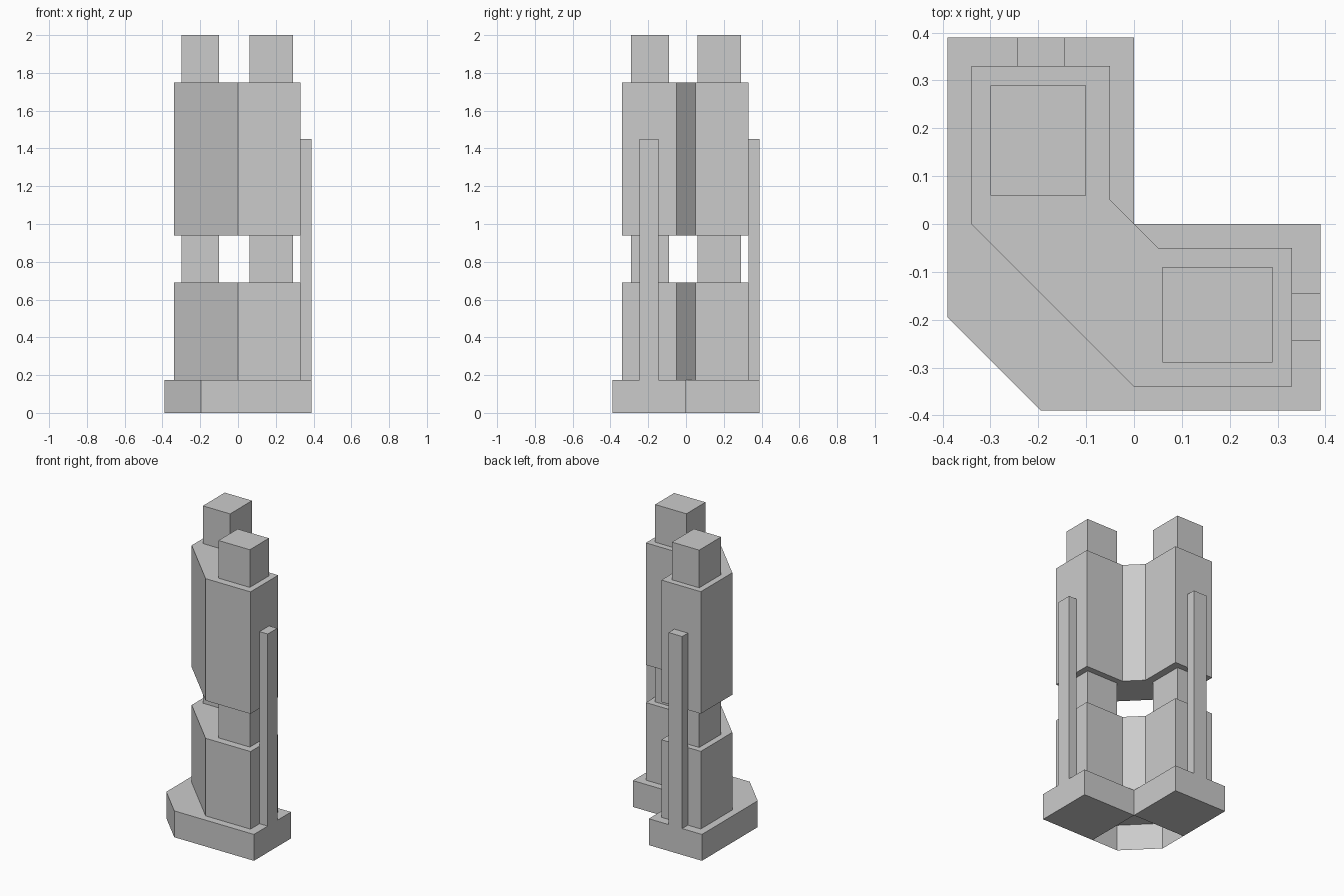
import bpy
import bmesh

cube = bpy.data.objects.get("Cube")
if cube:
    bpy.data.objects.remove(cube, do_unlink=True)

grey = bpy.data.materials.new("concrete_grey")
grey.use_nodes = True
color = (0.6, 0.6, 0.6, 1)
grey.diffuse_color = color
grey.node_tree.nodes["Principled BSDF"].inputs["Base Color"].default_value = color


def prism(name, outline, z0, z1, open_corner=False):
    """Extrude a counter-clockwise plan outline between two heights."""
    bm = bmesh.new()
    low = [bm.verts.new((x, y, z0)) for x, y in outline]
    high = [bm.verts.new((x, y, z1)) for x, y in outline]
    n = len(outline)
    for i in range(n):
        j = (i + 1) % n
        bm.faces.new((low[i], low[j], high[j], high[i]))
    bm.faces.new(high)
    if open_corner:
        # Only the two wings have an underside; the bevelled corner is open
        bmesh.ops.recalc_face_normals(bm, faces=bm.faces)
        for wing in ((0, 1, 2, 7), (7, 4, 5, 6)):
            if wing[0] == 0:
                a = bm.verts.new((0, -HALF, z0))
                corners = [low[7], low[0], low[1], a]
            else:
                a = bm.verts.new((-HALF, 0, z0))
                corners = [low[7], a, low[5], low[6]]
            bm.faces.new(corners)
    else:
        bm.faces.new(low[::-1])
        bmesh.ops.recalc_face_normals(bm, faces=bm.faces)
    mesh = bpy.data.meshes.new(name)
    bm.to_mesh(mesh)
    bm.free()
    mesh.materials.append(grey)
    obj = bpy.data.objects.new(name, mesh)
    bpy.context.collection.objects.link(obj)
    return obj


def box(name, x0, x1, y0, y1, z0, z1):
    return prism(name, [(x0, y0), (x1, y0), (x1, y1), (x0, y1)], z0, z1)


HALF = 0.39
BASE_TOP = 0.175

# L-shaped plinth with a bevelled outer corner
base_plan = [(HALF, 0), (HALF, -HALF), (-HALF / 2, -HALF), (-HALF, -HALF / 2),
             (-HALF, 0), (-HALF, HALF), (0, HALF), (0, 0)]
prism("base", base_plan, 0, BASE_TOP, open_corner=True)

# Two stacked bodies sharing one plan
body_plan = [(-0.34, 0), (0, -0.34), (0.33, -0.34), (0.33, -0.05),
             (0.05, -0.05), (-0.05, 0.05), (-0.05, 0.33), (-0.34, 0.33)]
prism("lower_body", body_plan, BASE_TOP, 0.69)
prism("upper_body", body_plan, 0.94, 1.75)

# Square cores, showing in the gap and above the roof
for label, z0, z1 in (("gap", 0.69, 0.94), ("roof", 1.75, 2.0)):
    box("right_core_" + label, -0.30, -0.10, 0.06, 0.29, z0, z1)
    box("left_core_" + label, 0.06, 0.29, -0.29, -0.09, z0, z1)

# Slim buttresses on the wing ends
box("left_buttress", 0.33, HALF, -0.245, -0.145, BASE_TOP, 1.45)
box("right_buttress", -0.245, -0.145, 0.33, HALF, BASE_TOP, 1.45)
